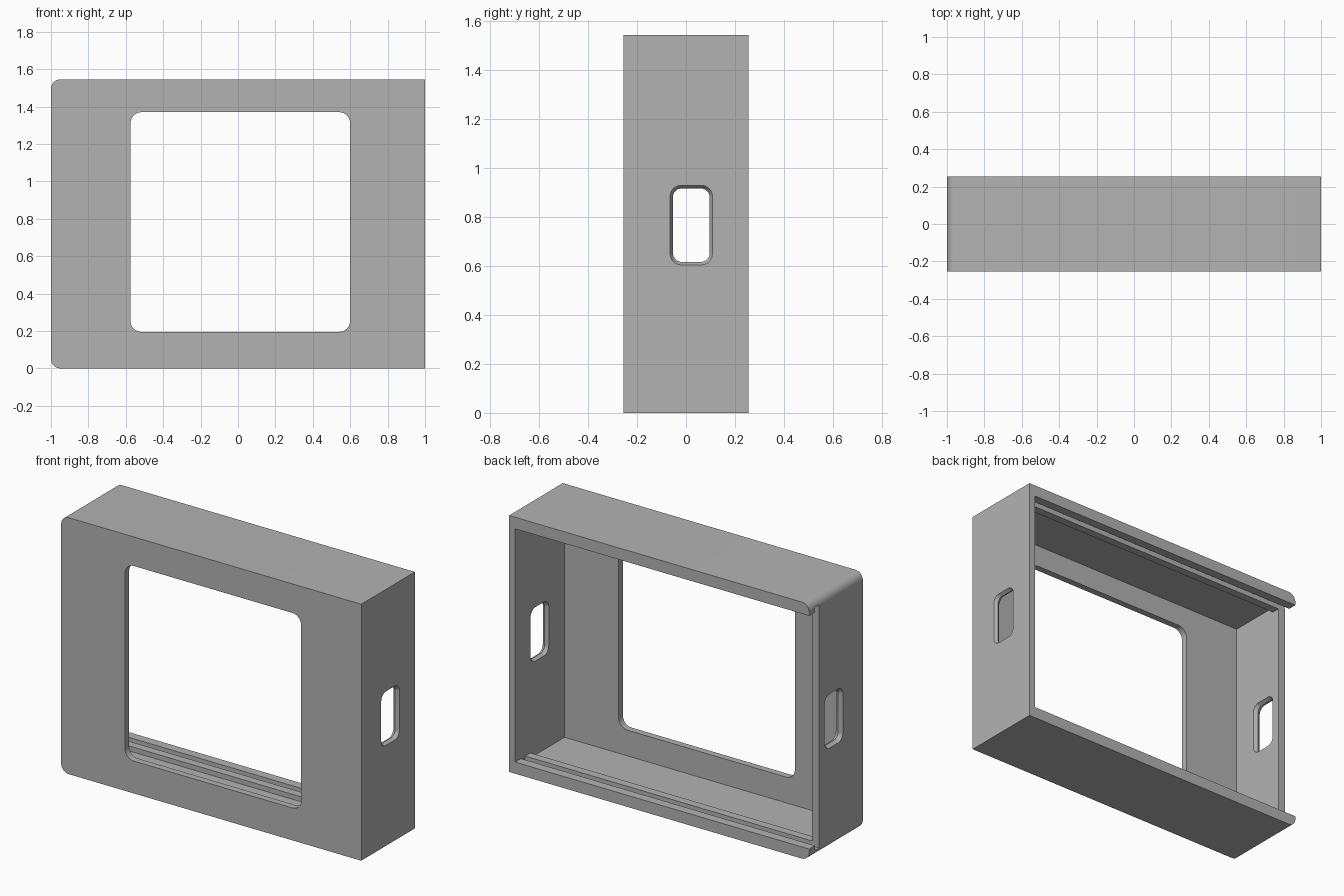
import bpy
import bmesh
import math
from mathutils import Vector

cube = bpy.data.objects.get("Cube")
if cube:
    bpy.data.objects.remove(cube, do_unlink=True)

W, H, D = 1.0, 1.545, 0.255      # half width, height, half depth
WALL, LIP = 0.04, 0.07           # wall thickness, rail height
SLOT = (0.16, 0.20)              # depth range of the lid slot

grey = bpy.data.materials.new("plain grey")
grey.use_nodes = True
grey.diffuse_color = (0.45, 0.45, 0.45, 1)
grey.node_tree.nodes["Principled BSDF"].inputs["Base Color"].default_value = (0.45, 0.45, 0.45, 1)


def rounded(a0, a1, b0, b1, radii, steps=8):
    """Rectangle outline, counter-clockwise, with one radius per corner."""
    corners = [(a0, b0, 1, 1, 180), (a1, b0, -1, 1, 270),
               (a1, b1, -1, -1, 0), (a0, b1, 1, -1, 90)]
    points = []
    for (a, b, sa, sb, start), r in zip(corners, radii):
        if r == 0:
            points.append((a, b))
            continue
        for i in range(steps + 1):
            t = math.radians(start + 90 * i / steps)
            points.append((a + sa * r + r * math.cos(t), b + sb * r + r * math.sin(t)))
    return points


def loft(name, sections, axis):
    """Solid through matching outlines, each placed at a depth on the axis."""
    bm = bmesh.new()
    rings = []
    for depth, outline in sections:
        place = (lambda a, b: Vector((depth, a, b))) if axis == "x" else (lambda a, b: Vector((a, depth, b)))
        rings.append([bm.verts.new(place(a, b)) for a, b in outline])
    for low, high in zip(rings, rings[1:]):
        for i in range(len(low)):
            j = (i + 1) % len(low)
            bm.faces.new((low[i], low[j], high[j], high[i]))
    bm.faces.new(rings[0])
    bm.faces.new(rings[-1])
    bmesh.ops.recalc_face_normals(bm, faces=bm.faces)
    mesh = bpy.data.meshes.new(name)
    bm.to_mesh(mesh)
    bm.free()
    obj = bpy.data.objects.new(name, mesh)
    bpy.context.collection.objects.link(obj)
    mesh.materials.append(grey)
    return obj


def box(name, x0, x1, y0, y1, z0, z1):
    outline = [(x0, z0), (x1, z0), (x1, z1), (x0, z1)]
    return loft(name, [(y0, outline), (y1, outline)], "y")


def cut(target, cutter):
    cutter.hide_render = True
    bpy.context.view_layer.objects.active = target
    mod = target.modifiers.new("cut", "BOOLEAN")
    mod.operation, mod.solver, mod.object = "DIFFERENCE", "EXACT", cutter
    bpy.ops.object.modifier_apply(modifier=mod.name)
    bpy.data.objects.remove(cutter, do_unlink=True)


# Case: block rounded along its right-hand edges
outer = rounded(-W, W, 0, H, (0.05, 0, 0, 0.05))
case = loft("case", [(-D, outer), (D, outer)], "y")

# Hollow interior, back opening between the rails, and lid slot
right_in, left_in = -W + 0.047, W - WALL
cut(case, box("interior", right_in, left_in, -D + WALL, 0.11, WALL, H - WALL))
cut(case, box("back_opening", right_in, left_in, 0.09, 0.4, LIP, H - LIP))
cut(case, box("lid_slot", -1.2, left_in, *SLOT, WALL, H - WALL))
cut(case, box("lid_entry", -1.2, -0.9, SLOT[0], 0.4, LIP, H - LIP))

# Front window
window = rounded(-0.575, 0.60, 0.195, 1.37, (0.06,) * 4)
cut(case, loft("window", [(-0.4, window), (-0.2, window)], "y"))

# Side ports, slightly narrowed in the middle of each wall
wide = rounded(-0.065, 0.108, 0.605, 0.93, (0.045,) * 4)
narrow = rounded(-0.053, 0.096, 0.617, 0.917, (0.035,) * 4)
for side, thick in ((1, WALL), (-1, 0.047)):
    depths = [(W + 0.05, wide), (W, wide), (W - thick / 2, narrow),
              (W - thick, wide), (W - thick - 0.05, wide)]
    cut(case, loft("side_port", [(side * d, o) for d, o in depths], "x"))

# Smooth rounded corners, sharp edges kept
bpy.ops.object.select_all(action="DESELECT")
case.select_set(True)
bpy.context.view_layer.objects.active = case
bpy.ops.object.shade_smooth_by_angle(angle=math.radians(25))
